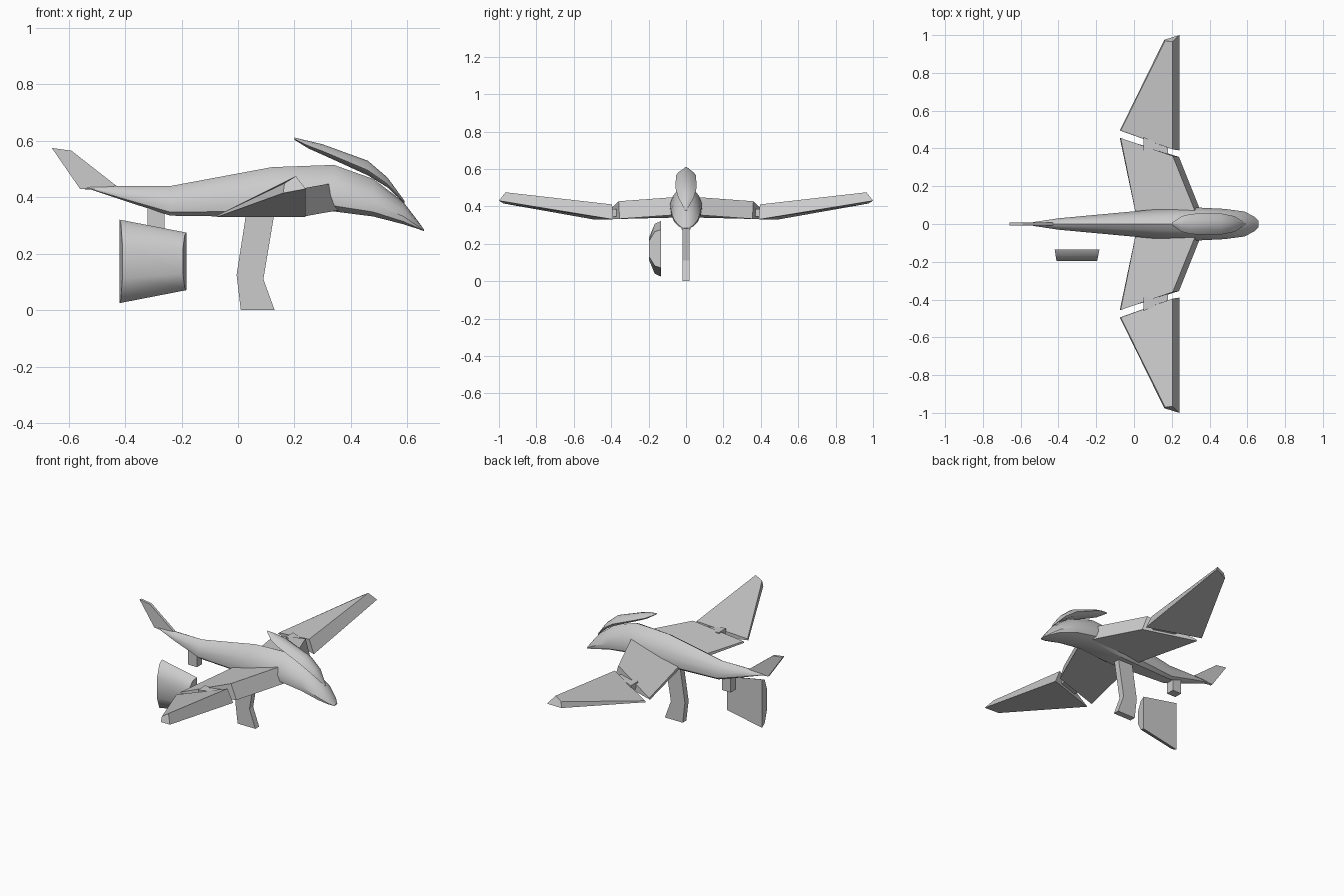
import bpy
import bmesh
from math import radians

if "Cube" in bpy.data.objects:
    bpy.data.objects.remove(bpy.data.objects["Cube"], do_unlink=True)

GREY = (0.6, 0.6, 0.6, 1)
mat = bpy.data.materials.new("plain grey")
mat.use_nodes = True
mat.diffuse_color = GREY
mat.node_tree.nodes["Principled BSDF"].inputs["Base Color"].default_value = GREY


def loft(name, rings, angle=0):
    """Skin a row of matching rings and cap both ends."""
    bm = bmesh.new()
    rows = [[bm.verts.new(p) for p in ring] for ring in rings]
    n = len(rows[0])
    for a, b in zip(rows, rows[1:]):
        for i in range(n):
            j = (i + 1) % n
            bm.faces.new((a[i], a[j], b[j], b[i]))
    bm.faces.new(rows[0])
    bm.faces.new(rows[-1])
    bmesh.ops.recalc_face_normals(bm, faces=bm.faces)
    mesh = bpy.data.meshes.new(name)
    bm.to_mesh(mesh)
    bm.free()
    mesh.materials.append(mat)
    obj = bpy.data.objects.new(name, mesh)
    bpy.context.collection.objects.link(obj)
    if angle:
        bpy.ops.object.select_all(action="DESELECT")
        obj.select_set(True)
        bpy.context.view_layer.objects.active = obj
        bpy.ops.object.shade_smooth_by_angle(angle=radians(angle))
    return obj


def side_plate(name, outline, half):
    """Flat plate with an x-z outline, centred on y = 0."""
    return loft(name, [[(x, y, z) for x, z in outline] for y in (-half, half)])


def hull(name, stations, half_section, angle):
    """Body along x; stations are (x, top, bottom, half width)."""
    section = half_section + [(-u, v) for u, v in reversed(half_section) if u > 0]
    rings = [[(x, u * w, zb + v * (zt - zb)) for u, v in section]
             for x, zt, zb, w in stations]
    return loft(name, rings, angle)


# Fuselage with drooping beak
hull("fuselage", [
    (-0.56, 0.436, 0.43, 0.005), (-0.52, 0.44, 0.427, 0.012),
    (-0.40, 0.44, 0.387, 0.03), (-0.24, 0.44, 0.335, 0.045),
    (0.12, 0.507, 0.33, 0.078), (0.34, 0.515, 0.35, 0.087),
    (0.48, 0.465, 0.332, 0.08), (0.585, 0.385, 0.305, 0.066),
    (0.635, 0.32, 0.289, 0.04), (0.66, 0.285, 0.28, 0.016),
], [(0, 1), (0.45, 0.88), (0.8, 0.64), (1, 0.35), (0.95, 0.12), (0.6, 0)], 32)

# Swept-back crest over the head
hull("crest", [
    (0.2, 0.612, 0.604, 0.005), (0.25, 0.6, 0.573, 0.04),
    (0.3, 0.588, 0.551, 0.054), (0.46, 0.53, 0.478, 0.056),
    (0.53, 0.47, 0.435, 0.042), (0.59, 0.388, 0.378, 0.006),
], [(0, 1), (0.5, 0.85), (1, 0.35), (0.6, 0)], 40)

# Upright tail fin
side_plate("tail_fin", [(-0.66, 0.575), (-0.59, 0.565), (-0.43, 0.44),
                        (-0.56, 0.43)], 0.008)

# Central bent leg
side_plate("leg", [(0.03, 0.35), (0.13, 0.35), (0.09, 0.11), (0.13, 0),
                   (0.01, 0), (-0.005, 0.125)], 0.018)

# Small block under the tail
side_plate("tail_block", [(-0.32, 0.38), (-0.26, 0.38), (-0.26, 0.275),
                          (-0.32, 0.275)], 0.025)

# Wings: each ring is leading top, leading bottom, trailing bottom, trailing top
INNER = [
    [(0.33, 0.05, 0.45), (0.36, 0.05, 0.355), (0.01, 0.05, 0.34), (0.01, 0.05, 0.36)],
    [(0.205, 0.36, 0.427), (0.238, 0.355, 0.333), (-0.075, 0.455, 0.33), (-0.07, 0.455, 0.338)],
]
OUTER = [
    [(0.205, 0.395, 0.41), (0.24, 0.39, 0.33), (-0.075, 0.495, 0.33), (-0.07, 0.495, 0.338)],
    [(0.205, 0.965, 0.475), (0.24, 1, 0.43), (0.16, 0.975, 0.415), (0.165, 0.97, 0.45)],
]
HINGE = [(0.05, 0.39), (0.18, 0.35), (0.18, 0.41), (0.05, 0.46)]

for side, s in (("left", 1), ("right", -1)):
    for part, rings in (("inner", INNER), ("outer", OUTER)):
        loft(f"{side}_{part}_wing",
             [[(x, s * y, z) for x, y, z in ring] for ring in rings])
    loft(f"{side}_wing_hinge",
         [[(x, s * y, z) for x, y in HINGE] for z in (0.345, 0.385)])

# Separate domed panel beside the tail
HALF = [(-0.135, 1), (-0.167, 0.9), (-0.197, 0.42)]
PROFILE = HALF + [(y, -h) for y, h in reversed(HALF)]
loft("side_panel", [
    [(x + lean * (y + 0.135), y, 0.173 + h * tall) for y, h in PROFILE]
    for x, tall, lean in ((-0.42, 0.148, -0.16), (-0.183, 0.102, 0.2))
], 60)
